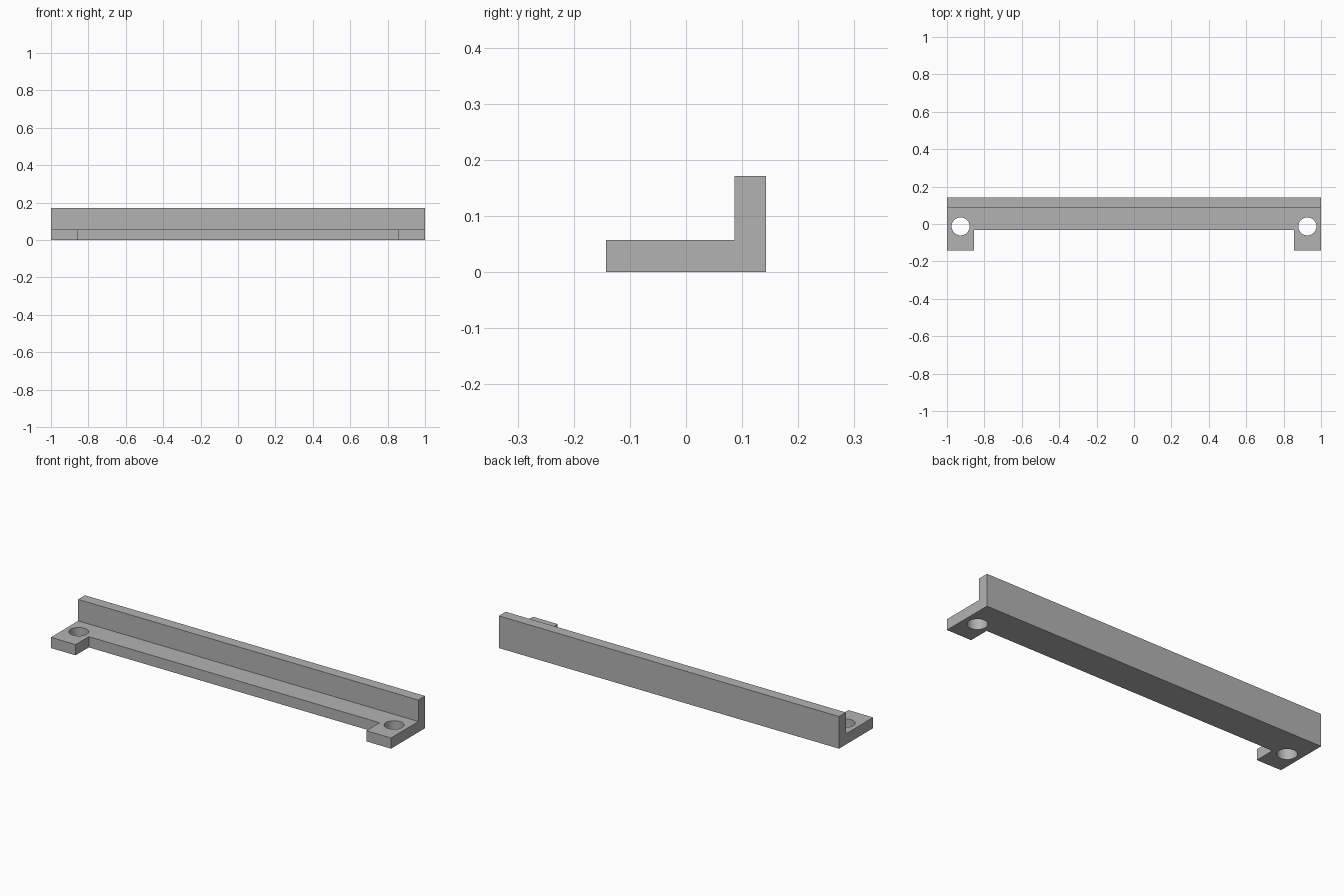
import bpy
import bmesh

if "Cube" in bpy.data.objects:
    bpy.data.objects.remove(bpy.data.objects["Cube"], do_unlink=True)

HALF_LENGTH, HALF_DEPTH = 1.0, 0.143
HEIGHT, THICK = 0.171, 0.057
TAB_INNER, STRIP_FRONT = 0.855, -0.032
HOLE_X, HOLE_Y, HOLE_RADIUS = 0.927, -0.013, 0.048

grey = bpy.data.materials.new("plain_grey")
grey.use_nodes = True
colour = (0.45, 0.45, 0.45, 1)
grey.diffuse_color = colour
grey.node_tree.nodes["Principled BSDF"].inputs["Base Color"].default_value = colour

# L-shaped bracket: side profile extruded along its length
wall_front = HALF_DEPTH - THICK
profile = [(-HALF_DEPTH, 0), (HALF_DEPTH, 0), (HALF_DEPTH, HEIGHT),
           (wall_front, HEIGHT), (wall_front, THICK), (-HALF_DEPTH, THICK)]
bm = bmesh.new()
side = bm.faces.new([bm.verts.new((-HALF_LENGTH, y, z)) for y, z in profile])
extruded = bmesh.ops.extrude_face_region(bm, geom=[side])["geom"]
bmesh.ops.translate(bm, vec=(2 * HALF_LENGTH, 0, 0),
                    verts=[v for v in extruded if isinstance(v, bmesh.types.BMVert)])
bmesh.ops.recalc_face_normals(bm, faces=bm.faces)
mesh = bpy.data.meshes.new("angle_bracket")
bm.to_mesh(mesh)
bm.free()
mesh.materials.append(grey)
bracket = bpy.data.objects.new("angle_bracket", mesh)
bpy.context.collection.objects.link(bracket)


def cut_with_active(name):
    """Subtract the newly added primitive from the bracket, then remove it."""
    cutter = bpy.context.object
    cutter.name = name
    cutter.hide_render = True
    cutter.data.materials.append(grey)
    cut = bracket.modifiers.new(name, "BOOLEAN")
    cut.operation = "DIFFERENCE"
    cut.solver = "EXACT"
    cut.object = cutter
    bpy.ops.object.select_all(action="DESELECT")
    bracket.select_set(True)
    bpy.context.view_layer.objects.active = bracket
    bpy.ops.object.modifier_apply(modifier=cut.name)
    bpy.data.objects.remove(cutter, do_unlink=True)


# Front notch that leaves a mounting tab at each end
notch_depth = 0.4
bpy.ops.mesh.primitive_cube_add(size=1, location=(0, STRIP_FRONT - notch_depth / 2, 0))
bpy.context.object.scale = (2 * TAB_INNER, notch_depth, 0.5)
bpy.context.view_layer.update()
cut_with_active("notch_cutter")

# Screw hole through each tab
for sign in (-1, 1):
    bpy.ops.mesh.primitive_cylinder_add(vertices=48, radius=HOLE_RADIUS, depth=0.5,
                                        location=(sign * HOLE_X, HOLE_Y, 0))
    cut_with_active("hole_cutter")

bpy.ops.object.shade_smooth_by_angle()
